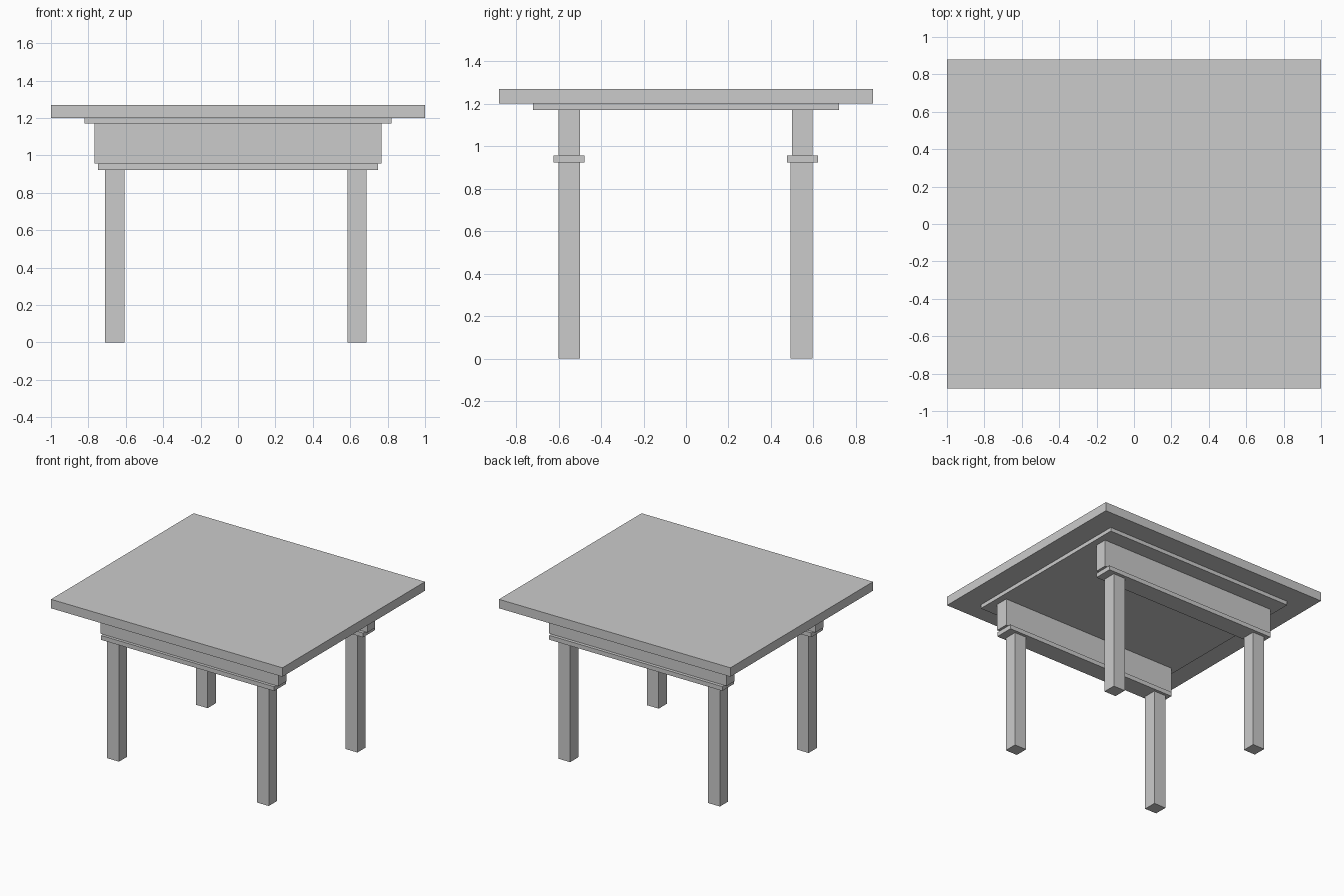
import bpy

if "Cube" in bpy.data.objects:
    bpy.data.objects.remove(bpy.data.objects["Cube"])


def box(name, x, y, z):
    """Add a box spanning the given (min, max) ranges."""
    spans = (x, y, z)
    bpy.ops.mesh.primitive_cube_add(size=1, location=[(a + b) / 2 for a, b in spans])
    ob = bpy.context.object
    ob.name = name
    ob.scale = [b - a for a, b in spans]
    bpy.ops.object.transform_apply(location=False, rotation=False, scale=True)
    return ob


# Table top and the thin plate beneath it
box("table_top", (-1, 1), (-0.88, 0.88), (1.20, 1.27))
box("under_plate", (-0.82, 0.82), (-0.72, 0.72), (1.17, 1.20))

# Front and back: apron board, wider rail below it, two square legs
for side, y0, y1, leg_y in (("front", -0.60, -0.50, -0.55), ("back", 0.50, 0.595, 0.544)):
    mid = (y0 + y1) / 2
    box(f"{side}_apron", (-0.768, 0.768), (y0, y1), (0.957, 1.17))
    box(f"{side}_rail", (-0.748, 0.748), (mid - 0.073, mid + 0.073), (0.923, 0.957))
    for hand, leg_x in (("left", -0.659), ("right", 0.636)):
        box(f"{side}_{hand}_leg", (leg_x - 0.051, leg_x + 0.051),
            (leg_y - 0.051, leg_y + 0.051), (0, 0.923))
